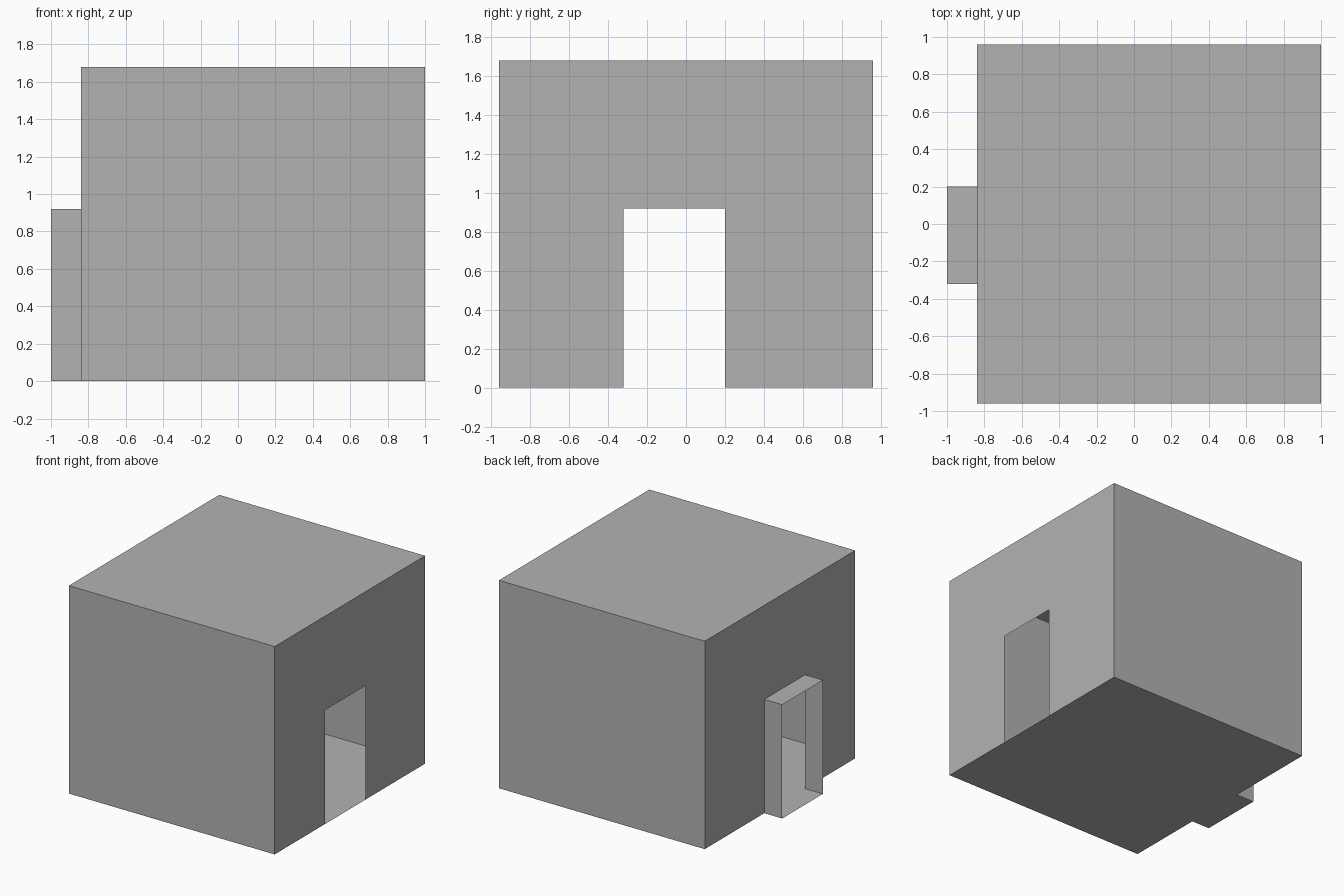
import bpy
import bmesh

cube = bpy.data.objects.get("Cube")
if cube:
    bpy.data.objects.remove(cube, do_unlink=True)

# One plain grey for the whole model
GREY = (0.45, 0.45, 0.45, 1.0)
grey = bpy.data.materials.new("plain_grey")
grey.use_nodes = True
grey.diffuse_color = GREY
grey.node_tree.nodes["Principled BSDF"].inputs["Base Color"].default_value = GREY

# Main dimensions
BACK_X, FRONT_X, TUNNEL_X = -0.84, 1.0, -1.0
HALF_Y, HEIGHT = 0.96, 1.68
DOOR_Y0, DOOR_Y1, DOOR_Z = -0.32, 0.20, 0.92


def rectangle(y0, y1, height):
    """Cross-section in y and z, standing on the ground."""
    return [(y0, 0), (y1, 0), (y1, height), (y0, height)]


def add_sleeve(bm, profile, x0, x1):
    """Open-ended sleeve: the profile swept along x, facing outward."""
    near = [bm.verts.new((x0, y, z)) for y, z in profile]
    far = [bm.verts.new((x1, y, z)) for y, z in profile]
    for i in range(len(profile)):
        j = (i + 1) % len(profile)
        bm.faces.new((near[i], near[j], far[j], far[i]))


def add_door_wall(bm, x, facing):
    """End wall with the doorway cut out, down to the floor."""
    outline = [(-HALF_Y, 0), (DOOR_Y0, 0), (DOOR_Y0, DOOR_Z), (DOOR_Y1, DOOR_Z),
               (DOOR_Y1, 0), (HALF_Y, 0), (HALF_Y, HEIGHT), (-HALF_Y, HEIGHT)]
    face = bm.faces.new([bm.verts.new((x, y, z)) for y, z in outline])
    face.normal_update()
    if face.normal.x * facing < 0:
        face.normal_flip()


def make_object(name, bm):
    # Make sleeves face away from their axis
    for f in bm.faces:
        f.normal_update()
        c = f.calc_center_median()
        if abs(f.normal.z) > 0.5:
            outward = f.normal.z * (1 if c.z > DOOR_Z / 2 else -1)
        elif abs(f.normal.y) > 0.5:
            outward = f.normal.y * (c.y - (DOOR_Y0 + DOOR_Y1) / 2)
        else:
            outward = 1
        if outward < 0:
            f.normal_flip()
    mesh = bpy.data.meshes.new(name)
    bm.to_mesh(mesh)
    bm.free()
    mesh.materials.append(grey)
    obj = bpy.data.objects.new(name, mesh)
    bpy.context.scene.collection.objects.link(obj)
    return obj


# Hollow room: floor, roof and side walls, plus two end walls with doorways
room = bmesh.new()
add_sleeve(room, rectangle(-HALF_Y, HALF_Y, HEIGHT), BACK_X, FRONT_X)
add_door_wall(room, FRONT_X, 1)
add_door_wall(room, BACK_X, -1)
bmesh.ops.remove_doubles(room, verts=room.verts[:], dist=0.0001)
make_object("room", room)

# Short open passage outside the far doorway
passage = bmesh.new()
add_sleeve(passage, rectangle(DOOR_Y0, DOOR_Y1, DOOR_Z), TUNNEL_X, BACK_X)
make_object("door_passage", passage)
